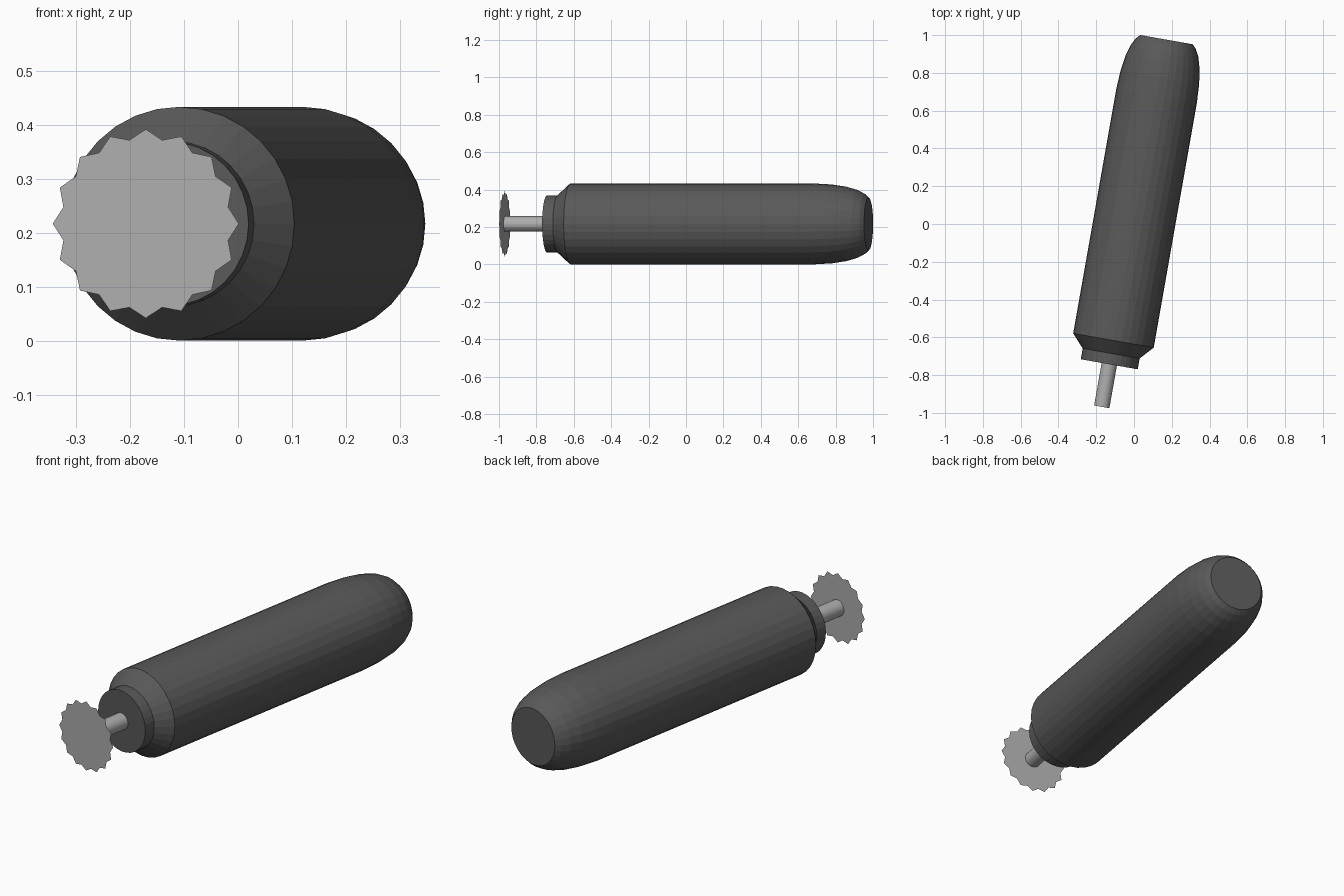
import bpy
import bmesh
from math import sin, cos, pi, radians
from mathutils import Matrix

if "Cube" in bpy.data.objects:
    bpy.data.objects.remove(bpy.data.objects["Cube"])

RADIUS = 0.2165
# Local y is the tool axis; the whole tool is swung 10 degrees about z
PLACE = Matrix.Translation((0, 0, RADIUS)) @ Matrix.Rotation(radians(-10), 4, 'Z')


def material(name, value):
    mat = bpy.data.materials.new(name)
    mat.diffuse_color = (value, value, value, 1)
    mat.use_nodes = True
    mat.node_tree.nodes["Principled BSDF"].inputs["Base Color"].default_value = mat.diffuse_color
    return mat


def finish(name, bm, mat):
    bmesh.ops.recalc_face_normals(bm, faces=bm.faces[:])
    mesh = bpy.data.meshes.new(name)
    bm.to_mesh(mesh)
    bm.free()
    mesh.materials.append(mat)
    obj = bpy.data.objects.new(name, mesh)
    obj.matrix_world = PLACE
    bpy.context.collection.objects.link(obj)
    return obj


def ring(bm, y, radii, sides):
    """Ring about the y axis; radii are cycled around it."""
    return [bm.verts.new((radii[i % len(radii)] * sin(2 * pi * i / sides), y,
                          radii[i % len(radii)] * cos(2 * pi * i / sides)))
            for i in range(sides)]


def lathe(name, profile, sides, mat):
    bm = bmesh.new()
    rings = [ring(bm, y, [r], sides) for y, r in profile]
    for a, b in zip(rings, rings[1:]):
        for i in range(sides):
            j = (i + 1) % sides
            bm.faces.new((a[i], a[j], b[j], b[i]))
    bm.faces.new(rings[0])
    bm.faces.new(rings[-1])
    return finish(name, bm, mat)


dark = material("dark_plastic", 0.1)
steel = material("steel", 0.42)

# Handle with front collar, chamfer and rounded rear end
lathe("handle", [(-0.754, 0.153), (-0.696, 0.153), (-0.626, RADIUS),
                 (0.69, RADIUS), (0.79, 0.211), (0.87, 0.199),
                 (0.93, 0.182), (0.97, 0.161), (0.991, 0.141)], 32, dark)

# Drive shaft
lathe("shaft", [(-0.983, 0.041), (-0.74, 0.041)], 32, steel)

# Thin toothed cutting disc at the tip of the shaft
bm = bmesh.new()
bm.faces.new(ring(bm, -0.984, [0.175, 0.158], 32))
finish("toothed_disc", bm, steel)
